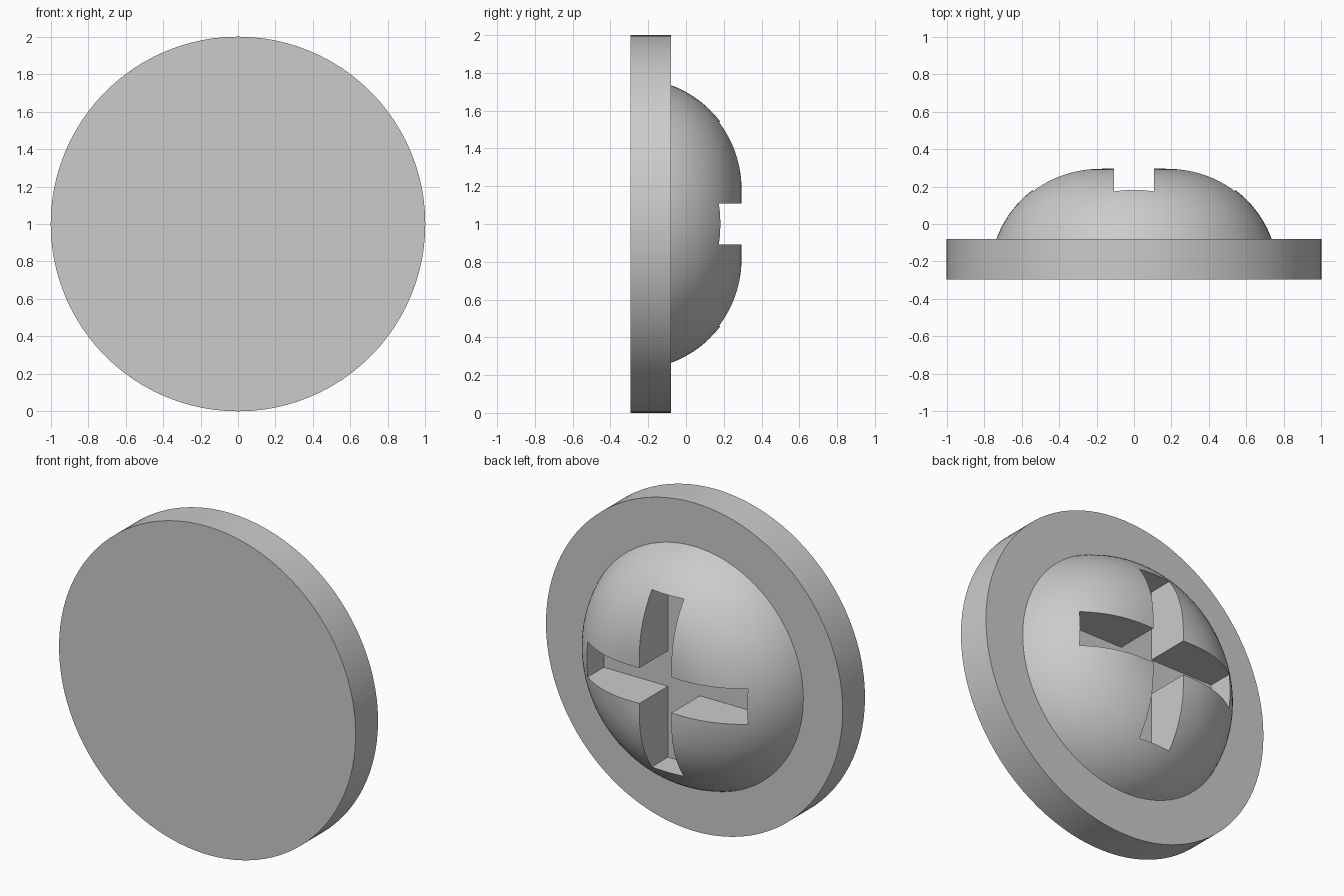
import bpy, bmesh, math
from mathutils import Vector

cube = bpy.data.objects.get("Cube")
if cube:
    bpy.data.objects.remove(cube, do_unlink=True)

grey = bpy.data.materials.new("light_grey")
grey.use_nodes = True
colour = (0.6, 0.6, 0.6, 1)
grey.diffuse_color = colour
grey.node_tree.nodes["Principled BSDF"].inputs["Base Color"].default_value = colour

CENTRE = Vector((0, 0, 1))
STEPS = 96


def lathe(name, profile):
    """Turn a (radius, y) profile around the y axis through CENTRE."""
    bm = bmesh.new()
    verts = [bm.verts.new((r, y, 1)) for r, y in profile]
    edges = [bm.edges.new(pair) for pair in zip(verts, verts[1:])]
    bmesh.ops.spin(bm, geom=verts + edges, cent=CENTRE, axis=(0, 1, 0),
                   angle=math.tau, steps=STEPS, use_duplicate=False)
    bmesh.ops.remove_doubles(bm, verts=bm.verts, dist=0.0001)
    bmesh.ops.recalc_face_normals(bm, faces=bm.faces)
    mesh = bpy.data.meshes.new(name)
    bm.to_mesh(mesh)
    bm.free()
    mesh.materials.append(grey)
    obj = bpy.data.objects.new(name, mesh)
    bpy.context.collection.objects.link(obj)
    return obj


def activate(obj):
    bpy.ops.object.select_all(action='DESELECT')
    obj.select_set(True)
    bpy.context.view_layer.objects.active = obj


def cut_box(obj, size, location):
    """Subtract a box from the object."""
    bpy.ops.mesh.primitive_cube_add(size=1, location=location)
    cutter = bpy.context.object
    cutter.scale = size
    cutter.hide_render = True
    cutter.data.materials.append(grey)
    activate(obj)
    mod = obj.modifiers.new("slot", 'BOOLEAN')
    mod.operation, mod.solver, mod.object = 'DIFFERENCE', 'EXACT', cutter
    bpy.ops.object.modifier_apply(modifier=mod.name)
    bpy.data.objects.remove(cutter, do_unlink=True)


# Round base plate
plate_back = -0.08
plate = lathe("base_plate", [(0, -0.295), (1, -0.295), (1, plate_back), (0, plate_back)])

# Domed head: flat centre running into a circular shoulder
flat, mid, radius = 0.2, -0.274, 0.569
start = math.asin((plate_back - mid) / radius)
arc = [start + (math.pi / 2 - start) * i / 20 for i in range(21)]
dome = lathe("domed_head", [(0, plate_back)]
             + [(flat + radius * math.cos(a), mid + radius * math.sin(a)) for a in arc]
             + [(0, mid + radius)])

# Cross-shaped recess
floor, top, length, width = 0.02, 0.5, 1.08, 0.216
for size in ((length, top - floor, width), (width, top - floor, length)):
    cut_box(dome, size, (0, (floor + top) / 2, 1))

for obj in (plate, dome):
    activate(obj)
    bpy.ops.object.shade_smooth_by_angle(angle=math.radians(30))
